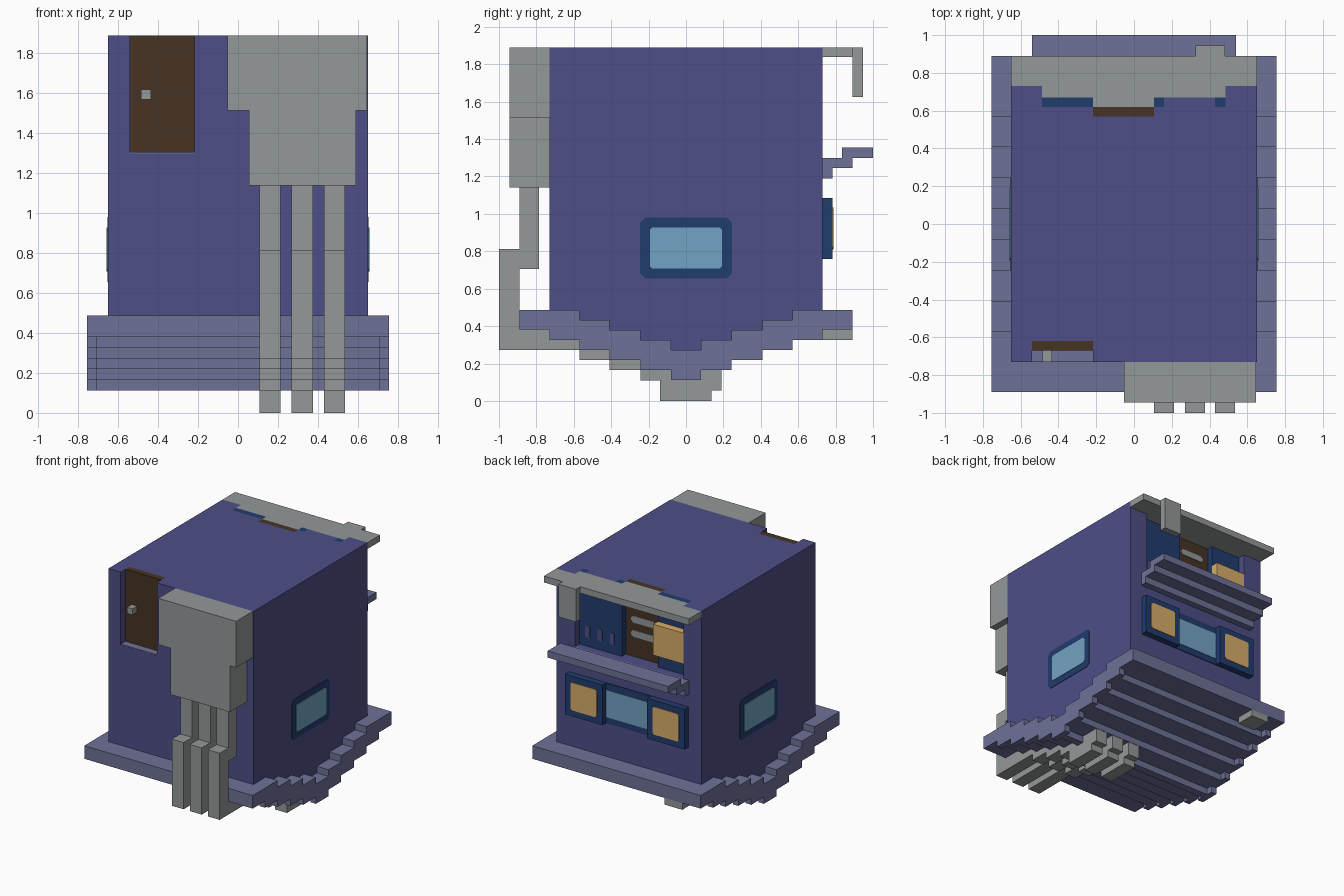
import bpy, bmesh, math

if "Cube" in bpy.data.objects:
    bpy.data.objects.remove(bpy.data.objects["Cube"])

def material(name, r, g, b):
    m = bpy.data.materials.new(name)
    lin = lambda c: ((c / 255 + 0.055) / 1.055) ** 2.4
    m.diffuse_color = (lin(r), lin(g), lin(b), 1)
    m.use_nodes = True
    m.node_tree.nodes["Principled BSDF"].inputs["Base Color"].default_value = m.diffuse_color
    return m

PURPLE = material("wall purple", 78, 78, 135)
LAVENDER = material("roof lavender", 110, 113, 151)
GREY = material("stone grey", 148, 152, 152)
BROWN = material("door brown", 70, 52, 36)
NAVY = material("frame navy", 32, 60, 110)
GLASS = material("glass blue", 115, 163, 195)
TAN = material("shutter tan", 216, 174, 106)

def add(name, bm, mat):
    bmesh.ops.recalc_face_normals(bm, faces=bm.faces)
    me = bpy.data.meshes.new(name)
    bm.to_mesh(me)
    bm.free()
    if mat:
        me.materials.append(mat)
    ob = bpy.data.objects.new(name, me)
    bpy.context.collection.objects.link(ob)
    return ob

def box(name, x, y, z, mat):
    bm = bmesh.new()
    bmesh.ops.create_cube(bm, size=1)
    for v in bm.verts:
        v.co = [c[0] if t < 0 else c[1] for c, t in zip((x, y, z), v.co)]
    return add(name, bm, mat)

def prism(name, pts, lo, hi, mat, axis="x"):
    """Extrude a 2D outline along x (outline is y,z) or y (outline is x,z)."""
    place = (lambda a, b, d: (d, a, b)) if axis == "x" else (lambda a, b, d: (a, d, b))
    bm = bmesh.new()
    face = bm.faces.new([bm.verts.new(place(a, b, lo)) for a, b in pts])
    out = bmesh.ops.extrude_face_region(bm, geom=[face])
    shift = place(0, 0, hi - lo)
    bmesh.ops.translate(bm, vec=shift, verts=[g for g in out["geom"] if isinstance(g, bmesh.types.BMVert)])
    return add(name, bm, mat)

def chamfered(a0, a1, b0, b1, c=0.02):
    return [(a0 + c, b0), (a1 - c, b0), (a1, b0 + c), (a1, b1 - c),
            (a1 - c, b1), (a0 + c, b1), (a0, b1 - c), (a0, b0 + c)]

# Stepped outline helpers for the upside-down gable
U = 0.054
EDGES = [0.89, 0.73, 0.57, 0.408, 0.243, 0.081]
def steps(edges, z):
    """Left-to-right stepped V going down one unit per edge."""
    half = [(-edges[0], z)]
    for e in edges[1:]:
        half += [(-e, z), (-e, z - U)]
        z -= U
    return half + [(-y, h) for y, h in reversed(half)]

def roof_profile(inset):
    bottom = steps([EDGES[0]] + [e - inset for e in EDGES[1:]], 0.381)
    top = steps([0.89] + EDGES[2:], 0.487)
    return bottom + top[::-1]

prism("roof_underside", roof_profile(0.05), -0.705, 0.705, LAVENDER)
for s in (-1, 1):
    prism("roof_fascia", roof_profile(0), *sorted((s * 0.705, s * 0.755)), LAVENDER)

# House body with door and back alcove cut out
body = prism("house_body", steps([0.73] + EDGES[2:], 0.47) + [(0.73, 1.89), (-0.73, 1.89)],
             -0.65, 0.65, PURPLE)
cuts = [((-0.54, -0.217), (-0.9, -0.62), (1.3, 2)),
        ((-0.487, 0.485), (0.62, 0.9), (1.3, 2)),
        ((-0.217, 0.105), (0.57, 0.8), (1.3, 2))]
for i, c in enumerate(cuts):
    cutter = box("recess_cutter", *c, None)
    cutter.hide_render = True
    mod = body.modifiers.new("recess", "BOOLEAN")
    mod.operation, mod.solver, mod.object = "DIFFERENCE", "EXACT", cutter
    bpy.context.view_layer.objects.active = body
    bpy.ops.object.modifier_apply(modifier=mod.name)
    bpy.data.objects.remove(cutter)

# Front door
box("front_door", (-0.54, -0.217), (-0.67, -0.62), (1.3, 1.89), BROWN)
box("door_knob", (-0.485, -0.435), (-0.73, -0.67), (1.57, 1.62), GREY)
box("door_sill", (-0.54, -0.217), (-0.729, -0.67), (1.3, 1.306), LAVENDER)

# Back alcove: window panels, door, slots and hanging box
box("alcove_panel_left", (0.105, 0.485), (0.62, 0.67), (1.3, 1.84), NAVY)
box("alcove_panel_right", (-0.487, -0.217), (0.62, 0.67), (1.3, 1.89), NAVY)
box("alcove_header", (0.16, 0.43), (0.62, 0.67), (1.84, 1.89), PURPLE)
for x in ((0.105, 0.16), (0.43, 0.485)):
    box("alcove_frame_top", x, (0.62, 0.67), (1.84, 1.89), NAVY)
box("alcove_door", (-0.217, 0.105), (0.57, 0.62), (1.3, 1.89), BROWN)
for z in (1.49, 1.605, 1.72):
    prism("door_bar", chamfered(-0.165, 0.055, z - 0.027, z + 0.027), 0.62, 0.628, GREY, "y")
for x in (0.19, 0.3, 0.41):
    prism("panel_slot", chamfered(x - 0.02, x + 0.02, 1.37, 1.47, 0.012), 0.67, 0.676, PURPLE, "y")
box("tan_shutter", (-0.487, -0.217), (0.67, 0.73), (1.42, 1.67), TAN)

# Grey slab over the alcove
box("back_slab", (-0.65, 0.65), (0.73, 0.89), (1.838, 1.89), GREY)
box("back_slab_inner", (-0.487, 0.485), (0.67, 0.73), (1.838, 1.89), GREY)
box("back_slab_door_inner", (-0.217, 0.105), (0.62, 0.67), (1.838, 1.89), GREY)
box("slab_drop", (0.325, 0.482), (0.89, 0.945), (1.625, 1.89), GREY)

# Stepped awning on the back wall
prism("back_awning", [(0.72, 1.19), (0.783, 1.19), (0.783, 1.245), (0.89, 1.245), (0.89, 1.3), (1, 1.3),
                      (1, 1.355), (0.835, 1.355), (0.835, 1.3), (0.72, 1.3)], -0.54, 0.54, LAVENDER)

# Back window with two side casements
box("back_window_frame", (-0.215, 0.215), (0.725, 0.736), (0.76, 1.085), NAVY)
box("back_window_glass", (-0.215, 0.215), (0.73, 0.739), (0.81, 1.03), GLASS)
for s in (-1, 1):
    box("back_casement", sorted((s * 0.2, s * 0.535)), (0.725, 0.783), (0.76, 1.085), NAVY)
    a, b = sorted((s * 0.25, s * 0.485))
    prism("casement_pane", chamfered(a, b, 0.81, 1.035, 0.014), 0.78, 0.788, TAN, "y")

# Side windows
for s in (-1, 1):
    prism("side_window_frame", chamfered(-0.245, 0.245, 0.655, 0.98, 0.027),
          *sorted((s * 0.645, s * 0.654)), NAVY)
    prism("side_window_glass", chamfered(-0.193, 0.193, 0.707, 0.928, 0.014),
          *sorted((s * 0.65, s * 0.658)), GLASS)

# Grey palm block on the front
palm = [(0.055, 1.14), (0.59, 1.14), (0.59, 1.515), (0.645, 1.515), (0.645, 1.89), (-0.053, 1.89),
        (-0.053, 1.515), (0.055, 1.515)]
prism("palm_block", palm, -0.945, -0.73, GREY, "y")

# Three fingers wrapping down and under the roof
finger = [(-0.89, 1.14), (-0.785, 1.14), (-0.785, 0.705), (-0.89, 0.705), (-0.89, 0.381), (-0.68, 0.381),
          (-0.68, 0.327), (-0.52, 0.327), (-0.52, 0.273), (-0.358, 0.273), (-0.358, 0.219), (-0.19, 0.219),
          (-0.19, 0.165), (0.19, 0.165), (0.19, 0.055), (0.135, 0.055), (0.135, 0), (-0.138, 0),
          (-0.138, 0.11), (-0.243, 0.11), (-0.243, 0.165), (-0.408, 0.165), (-0.408, 0.219),
          (-0.57, 0.219), (-0.57, 0.273), (-1, 0.273), (-1, 0.813), (-0.89, 0.813)]
for x in (0.16, 0.322, 0.483):
    prism("finger", finger, x - 0.053, x + 0.053, GREY)

# Small grey tip under the back eave
box("thumb_tip", (-0.59, -0.43), (0.73, 0.89), (0.327, 0.381), GREY)
